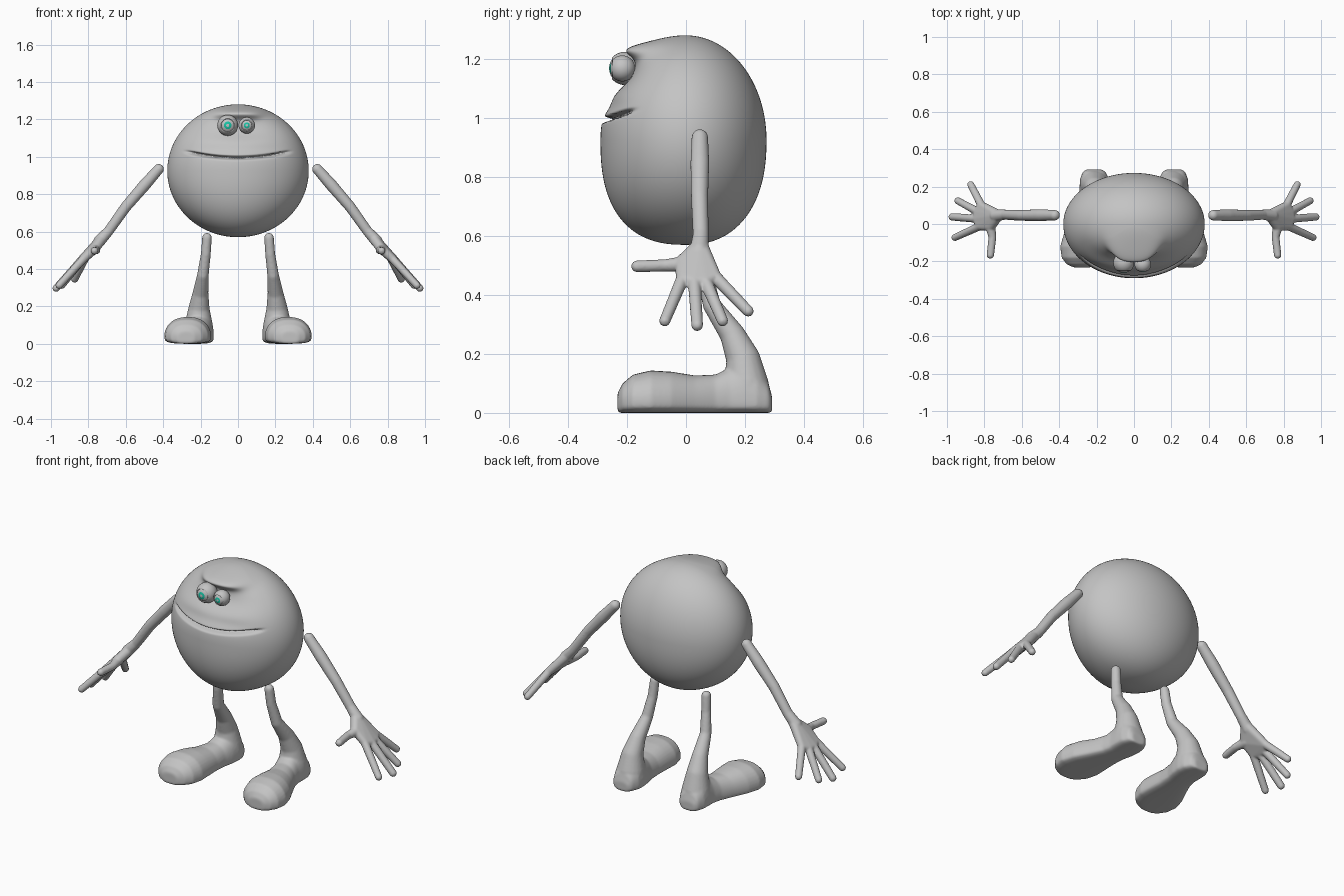
import bpy, bmesh, math
from mathutils import Vector, Matrix

if "Cube" in bpy.data.objects:
    bpy.data.objects.remove(bpy.data.objects["Cube"])


def material(name, rgb):
    m = bpy.data.materials.new(name)
    m.diffuse_color = (*rgb, 1)
    m.use_nodes = True
    m.node_tree.nodes["Principled BSDF"].inputs["Base Color"].default_value = m.diffuse_color
    return m


GREY = material("clay grey", (0.55, 0.55, 0.55))
TEAL = material("teal iris", (0.01, 0.55, 0.38))


def finish(name, bm, mats=(GREY,)):
    for f in bm.faces:
        f.smooth = True
    me = bpy.data.meshes.new(name)
    bm.to_mesh(me)
    bm.free()
    ob = bpy.data.objects.new(name, me)
    bpy.context.collection.objects.link(ob)
    for m in mats:
        me.materials.append(m)
    return ob


def hull(bm, balls):
    """Add the convex hull of several spheres (x, y, z, r)."""
    tmp = bmesh.new()
    for x, y, z, r in balls:
        bmesh.ops.create_icosphere(tmp, subdivisions=3, radius=r,
                                   matrix=Matrix.Translation((x, y, z)))
    bmesh.ops.delete(tmp, geom=tmp.edges[:], context='EDGES_FACES')
    bmesh.ops.convex_hull(tmp, input=tmp.verts[:])
    bmesh.ops.delete(tmp, geom=[v for v in tmp.verts if not v.link_faces], context='VERTS')
    bmesh.ops.recalc_face_normals(tmp, faces=tmp.faces[:])
    me = bpy.data.meshes.new("tmp")
    tmp.to_mesh(me)
    tmp.free()
    bm.from_mesh(me)
    bpy.data.meshes.remove(me)


def limb(bm, pts):
    for a, b in zip(pts, pts[1:]):
        hull(bm, (a, b))


def fuse(ob, voxel, smooth):
    """Melt overlapping parts into one skin and mirror to the other side."""
    r = ob.modifiers.new("melt", 'REMESH')
    r.mode = 'VOXEL'
    r.voxel_size = voxel
    r.use_smooth_shade = True
    s = ob.modifiers.new("soften", 'SMOOTH')
    s.factor = 0.5
    s.iterations = smooth
    ob.modifiers.new("mirror", 'MIRROR').use_axis[0] = True


# Body: egg shape with brow ridge, eye hollow and mouth crease
bm = bmesh.new()
bmesh.ops.create_uvsphere(bm, u_segments=160, v_segments=260, radius=1)
for v in bm.verts:
    x, y, t = v.co
    r = math.sqrt(max(1 - t * t, 1e-9))
    n = 2.0 if t > 0 else (2.5 if y < 0 else 2.3)
    g = max(1 - abs(t) ** n, 0) ** (1 / n)
    depth = 0.29 if y < 0 else 0.273
    px, py, pz = 0.378 * x, depth * g * y / r, 0.925 + 0.355 * t
    if y < 0:
        front = min(1, -y / r * 2)
        px0 = px
        dent = 0.045 * math.exp(-((pz - 1.14) / 0.065) ** 2 - (px / 0.2) ** 2)
        lip = 0.012 * math.exp(-((pz - 1.04) / 0.035) ** 2 - (px / 0.22) ** 4)
        brow = 0.062 * math.exp(-((pz - 1.235) / 0.03) ** 2 - (px / 0.14) ** 4)
        py += (dent + lip - brow) * front
        zm = 0.994 + 0.03 * (px0 / 0.27) ** 2
        k = 0.13 * math.exp(-((pz - zm) / 0.0075) ** 2 - (px0 / 0.265) ** 14)
        px *= 1 - k * front
        py *= 1 - k * front
    v.co = (px, py, pz)
finish("body", bm)

# Eyes: ball with painted iris ring, plus an eyelid shell open at the front
for side, ex, ey, ez, r in (("left", -0.055, -0.208, 1.168, 0.056),
                            ("right", 0.047, -0.216, 1.168, 0.044)):
    mat = Matrix.Translation((ex, ey, ez)) @ Matrix.Rotation(math.pi / 2, 4, 'X')
    c = Vector((ex, ey, ez))
    bm = bmesh.new()
    bmesh.ops.create_uvsphere(bm, u_segments=32, v_segments=40, radius=r * 0.94, matrix=mat)
    for f in bm.faces:
        d = (f.calc_center_median() - c).normalized()
        ang = math.acos(max(-1, min(1, -d.y)))
        f.material_index = 1 if 0.15 < ang < 0.43 else 0
    finish(side + "_eyeball", bm, (GREY, TEAL))
    bm = bmesh.new()
    bmesh.ops.create_uvsphere(bm, u_segments=32, v_segments=40, radius=r, matrix=mat)
    bmesh.ops.delete(bm, geom=[f for f in bm.faces
                               if (f.calc_center_median() - c).normalized().y < -0.74],
                     context='FACES')
    lid = finish(side + "_eyelid", bm)
    lid.modifiers.new("thickness", 'SOLIDIFY').thickness = 0.004

# Arms with open hands
bm = bmesh.new()
limb(bm, [(0.424, 0.047, 0.934, 0.028), (0.5, 0.047, 0.848, 0.032),
          (0.6, 0.046, 0.732, 0.029), (0.69, 0.05, 0.605, 0.027),
          (0.74, 0.045, 0.55, 0.032)])
knuckles = [(0.825, -0.012, 0.455, 0.022), (0.84, 0.028, 0.445, 0.022),
            (0.835, 0.066, 0.447, 0.022), (0.815, 0.098, 0.462, 0.022)]
hull(bm, [(0.725, 0.048, 0.565, 0.028), (0.765, -0.012, 0.51, 0.026)] + knuckles)
limb(bm, [(0.77, 0.0, 0.505, 0.028), (0.757, -0.07, 0.5, 0.021),
          (0.768, -0.166, 0.497, 0.02)])
tips = [(0.957, -0.072, 0.312, 0.019), (0.972, 0.038, 0.297, 0.02),
        (0.942, 0.124, 0.312, 0.019), (0.873, 0.211, 0.345, 0.019)]
for k, tip in zip(knuckles, tips):
    limb(bm, [k, tip])
fuse(finish("arms", bm), 0.005, 5)

# Legs with big flat-soled feet turned outward
bm = bmesh.new()
limb(bm, [(0.166, 0.05, 0.568, 0.026), (0.172, 0.06, 0.48, 0.027),
          (0.188, 0.088, 0.365, 0.031), (0.201, 0.158, 0.265, 0.043),
          (0.209, 0.195, 0.18, 0.058), (0.21, 0.205, 0.09, 0.077)])
SOLE = 0.04
foot = [(0.292, 0.214, 0.04, 0.055), (0.28, 0.213, 0.06, 0.1), (0.24, 0.211, 0.078, 0.16),
        (0.2, 0.21, 0.081, 0.19), (0.15, 0.213, 0.078, 0.155), (0.1, 0.224, 0.078, 0.13),
        (0.03, 0.242, 0.092, 0.127), (-0.05, 0.26, 0.114, 0.14),
        (-0.12, 0.269, 0.126, 0.144), (-0.18, 0.273, 0.114, 0.13),
        (-0.215, 0.276, 0.085, 0.1), (-0.232, 0.278, 0.045, 0.068)]
rings = []
for y, cx, w, h in foot:
    ring = []
    for i in range(32):
        a = 2 * math.pi * i / 32
        s, co = math.sin(a), math.cos(a)
        z = SOLE + (h - SOLE) * s if s > 0 else SOLE - SOLE * abs(s) ** 0.45
        ring.append(bm.verts.new((cx + w * math.copysign(abs(co) ** 0.85, co), y, z)))
    rings.append(ring)
for a, b in zip(rings, rings[1:]):
    for i in range(32):
        j = (i + 1) % 32
        bm.faces.new((a[i], a[j], b[j], b[i]))
bm.faces.new(rings[0][::-1])
bm.faces.new(rings[-1])
fuse(finish("legs", bm), 0.006, 8)
